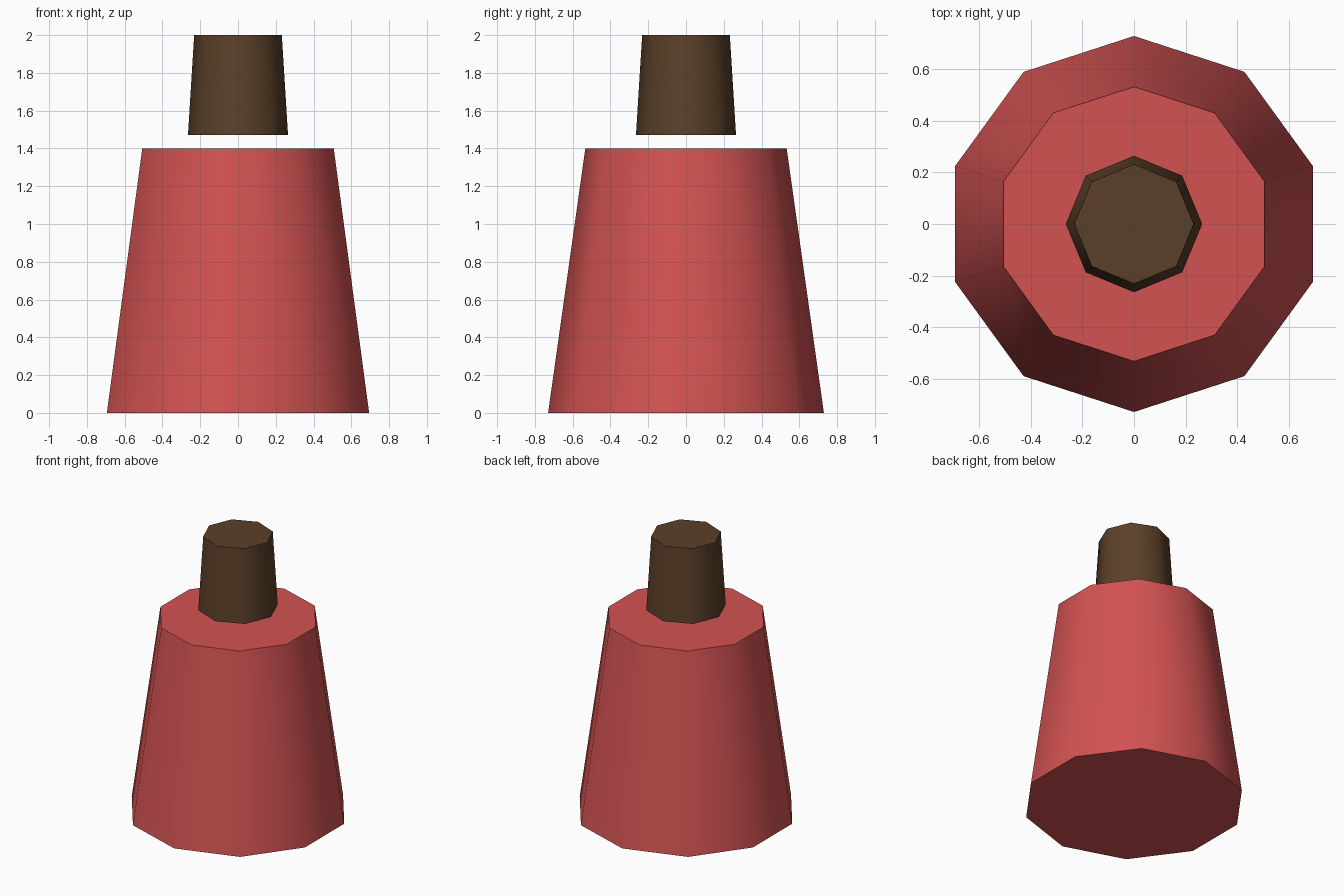
import bpy
import math

if "Cube" in bpy.data.objects:
    bpy.data.objects.remove(bpy.data.objects["Cube"])


def material(name, rgb):
    mat = bpy.data.materials.new(name)
    mat.diffuse_color = (*rgb, 1.0)
    mat.use_nodes = True
    mat.node_tree.nodes["Principled BSDF"].inputs["Base Color"].default_value = mat.diffuse_color
    return mat


def tapered_prism(name, sides, r_bottom, r_top, z0, z1, mat):
    bpy.ops.mesh.primitive_cone_add(
        vertices=sides, radius1=r_bottom, radius2=r_top, depth=z1 - z0,
        end_fill_type='NGON', location=(0, 0, (z0 + z1) / 2))
    obj = bpy.context.object
    obj.name = name
    obj.data.materials.append(mat)
    # Smooth around the sides, crisp at the caps
    bpy.ops.object.shade_smooth_by_angle(angle=math.radians(50))
    return obj


red = material("red_glass", (0.65, 0.085, 0.085))
brown = material("dark_brown", (0.105, 0.05, 0.021))

# Ten-sided body
tapered_prism("bottle_body", 10, 0.73, 0.533, 0.0, 1.4, red)

# Eight-sided stopper floating just above the body
tapered_prism("stopper", 8, 0.265, 0.232, 1.47, 2.0, brown)
